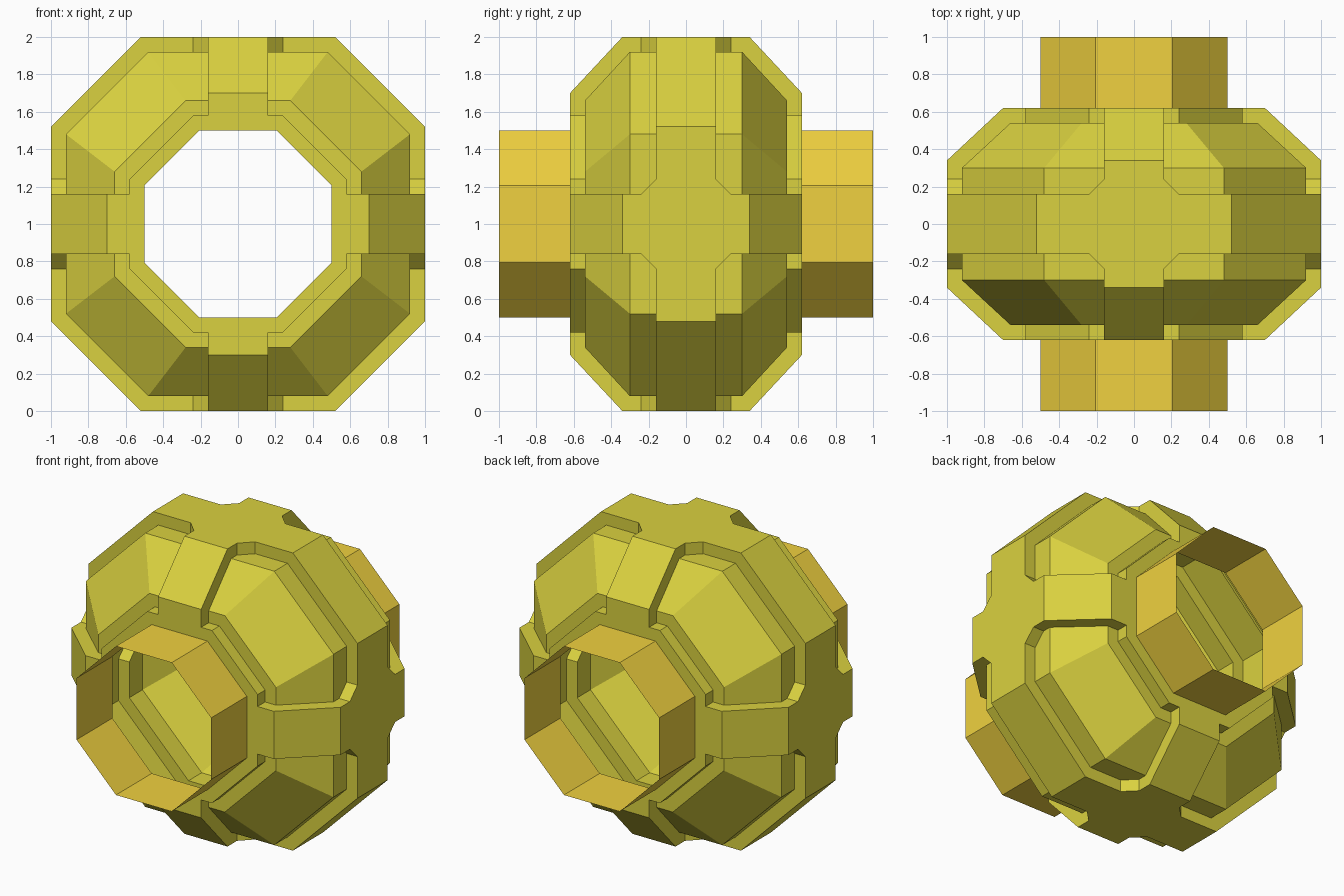
import bpy, bmesh
from mathutils import Vector

if "Cube" in bpy.data.objects:
    bpy.data.objects.remove(bpy.data.objects["Cube"])


def make_object(name, bm, color=None):
    bmesh.ops.recalc_face_normals(bm, faces=bm.faces)
    mesh = bpy.data.meshes.new(name)
    bm.to_mesh(mesh)
    bm.free()
    obj = bpy.data.objects.new(name, mesh)
    bpy.context.collection.objects.link(obj)
    if color:
        mat = bpy.data.materials.new(name + "_paint")
        mat.diffuse_color = (*color, 1)
        mat.use_nodes = True
        mat.node_tree.nodes["Principled BSDF"].inputs["Base Color"].default_value = mat.diffuse_color
        mesh.materials.append(mat)
    return obj


def octagon_loft(sections, cap=False, loop=False):
    """Loft octagons (half width, corner offset, y) along the y axis."""
    bm = bmesh.new()
    rings = []
    for a, c, y in sections:
        pts = [(a, c), (c, a), (-c, a), (-a, c), (-a, -c), (-c, -a), (c, -a), (a, -c)]
        rings.append([bm.verts.new((x, y, z + 1)) for x, z in pts])
    pairs = list(zip(rings, rings[1:]))
    if loop:
        pairs.append((rings[-1], rings[0]))
    for r, s in pairs:
        for i in range(8):
            j = (i + 1) % 8
            bm.faces.new((r[i], r[j], s[j], s[i]))
    if cap:
        bm.faces.new(rings[0])
        bm.faces.new(rings[-1])
    return bm


def subtract(obj, cutter):
    mod = obj.modifiers.new("cut", 'BOOLEAN')
    mod.operation, mod.solver, mod.object = 'DIFFERENCE', 'EXACT', cutter
    deps = bpy.context.evaluated_depsgraph_get()
    mesh = bpy.data.meshes.new_from_object(obj.evaluated_get(deps))
    obj.modifiers.clear()
    obj.data = mesh


OLIVE, AMBER = (0.70, 0.64, 0.05), (0.87, 0.64, 0.05)

# Body: outer octagonal ring, and the solid that forms the recessed panel floors
body = make_object("body_shell", octagon_loft(
    [(0.5, 0.207, -0.62), (0.7, 0.30, -0.62), (1, 0.52, -0.34),
     (1, 0.52, 0.34), (0.7, 0.30, 0.62), (0.5, 0.207, 0.62)], loop=True), OLIVE)
floor_core = make_object("floor_core", octagon_loft(
    [(0.66, 0.28, -0.54), (0.92, 0.48, -0.30),
     (0.92, 0.48, 0.30), (0.66, 0.28, 0.54)], cap=True))
rim_core = make_object("rim_core", octagon_loft(
    [(0.58, 0.24, -1.5), (0.58, 0.24, 1.5)], cap=True))

# Panel recesses: one chamfered block per octant, hollowed by the two cores
recess = bmesh.new()
for sx in (-1, 1):
    for sy in (-1, 1):
        for sz in (-1, 1):
            block = bmesh.new()
            bmesh.ops.create_cube(block, size=1)
            for v in block.verts:
                v.co = (v.co + Vector((0.5, 0.5, 0.5))) * 1.04 + Vector((0.16, 0.16, 0.16))
            for normal in ((1, 1, 0), (0, 1, 1)):
                cut = bmesh.ops.bisect_plane(
                    block, geom=block.verts[:] + block.edges[:] + block.faces[:],
                    plane_co=(0.2, 0.2, 0.2), plane_no=normal, clear_inner=True)
                edges = [e for e in cut['geom_cut'] if isinstance(e, bmesh.types.BMEdge)]
                bmesh.ops.contextual_create(block, geom=edges)
            for v in block.verts:
                v.co = (v.co.x * sx, v.co.y * sy, v.co.z * sz + 1)
            bmesh.ops.recalc_face_normals(block, faces=block.faces)
            tmp = bpy.data.meshes.new("block")
            block.to_mesh(tmp)
            block.free()
            recess.from_mesh(tmp)
            bpy.data.meshes.remove(tmp)
recess_cutter = make_object("recess_cutter", recess)
subtract(recess_cutter, floor_core)
subtract(recess_cutter, rim_core)
subtract(body, recess_cutter)
for helper in (floor_core, rim_core, recess_cutter):
    bpy.data.objects.remove(helper)

# Open the body up: remove the inner tube so it is a hollow shell
bm = bmesh.new()
bm.from_mesh(body.data)
inner = [f for f in bm.faces
         if all(max(abs(v.co.x), abs(v.co.z - 1)) < 0.51 for v in f.verts)]
bmesh.ops.delete(bm, geom=inner, context='FACES')
bm.to_mesh(body.data)
bm.free()

# Open pipe stubs at front and back
for name, s in (("front_pipe", -1), ("back_pipe", 1)):
    make_object(name, octagon_loft([(0.5, 0.207, 0.62 * s), (0.5, 0.207, s)]), AMBER)
